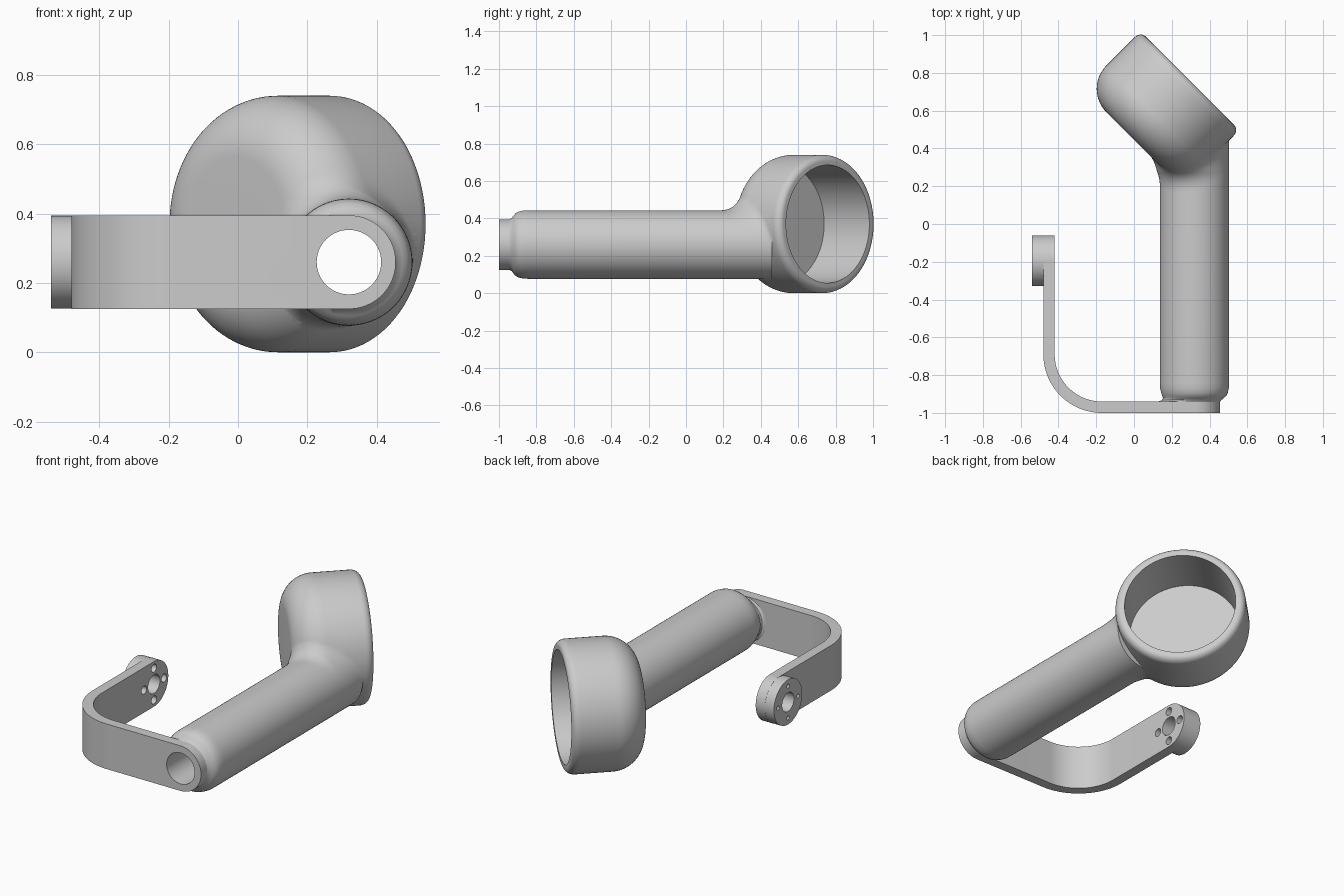
import bpy, bmesh
from math import sin, cos, pi, hypot, sqrt
from mathutils import Vector, Matrix

if "Cube" in bpy.data.objects:
    bpy.data.objects.remove(bpy.data.objects["Cube"], do_unlink=True)

GREY = bpy.data.materials.new("plain_grey")
GREY.use_nodes = True
GREY.diffuse_color = (0.6, 0.6, 0.6, 1)
GREY.node_tree.nodes["Principled BSDF"].inputs["Base Color"].default_value = (0.6, 0.6, 0.6, 1)

SEG = 96
GRIP_X, GRIP_Z, GRIP_R = 0.32, 0.26, 0.183
CUP_BASE = Vector((-0.231, 0.231, 0.37))
CUP_AXIS = Vector((1, 1, 0)).normalized()
PLATE_R = 0.135


def finish(bm, name):
    bmesh.ops.recalc_face_normals(bm, faces=bm.faces)
    mesh = bpy.data.meshes.new(name)
    bm.to_mesh(mesh)
    bm.free()
    mesh.materials.append(GREY)
    obj = bpy.data.objects.new(name, mesh)
    bpy.context.collection.objects.link(obj)
    return obj


def loft(name, rings, matrix=None):
    """Skin closed rings of points and cap both ends."""
    bm = bmesh.new()
    loops = [[bm.verts.new(p) for p in ring] for ring in rings]
    n = len(loops[0])
    for a, b in zip(loops, loops[1:]):
        for i in range(n):
            j = (i + 1) % n
            bm.faces.new((a[i], a[j], b[j], b[i]))
    bm.faces.new(loops[0])
    bm.faces.new(loops[-1])
    if matrix:
        bm.transform(matrix)
    return finish(bm, name)


def lathe(name, profile, origin, axis, seg=SEG):
    """Turn (distance along axis, radius) points around an axis."""
    rings = [[(r * cos(2 * pi * i / seg), r * sin(2 * pi * i / seg), d)
              for i in range(seg)] for d, r in profile]
    turn = Vector(axis).to_track_quat('Z', 'Y').to_matrix().to_4x4()
    return loft(name, rings, Matrix.Translation(origin) @ turn)


def combine(target, other, operation):
    """Apply a boolean and discard the second object."""
    mod = target.modifiers.new("cut", 'BOOLEAN')
    mod.object, mod.operation, mod.solver = other, operation, 'EXACT'
    bpy.context.view_layer.objects.active = target
    bpy.ops.object.modifier_apply(modifier=mod.name)
    bpy.data.objects.remove(other, do_unlink=True)


# Cup: rounded base, straight wall, softened rim
ROUND, WALL_A, CUP_R = 0.175, 0.49, 0.37
FLAT_R = CUP_R - ROUND
cup_profile = [(WALL_A - ROUND, 0.05)]
cup_profile += [(WALL_A - ROUND * cos(t * pi / 40), FLAT_R + ROUND * sin(t * pi / 40))
                for t in range(21)]
cup_profile += [(0.60, CUP_R)]
cup_profile += [(0.70 + 0.045 * sin(t * pi / 16), 0.335 + 0.035 * cos(t * pi / 16))
                for t in range(9)]
cup = lathe("cup", cup_profile, CUP_BASE, CUP_AXIS)


def cup_distance(p):
    v = p - CUP_BASE
    a = v.dot(CUP_AXIS)
    r = (v - CUP_AXIS * a).length
    if a < WALL_A and r > FLAT_R:
        return hypot(a - WALL_A, r - FLAT_R) - ROUND
    return max(r - CUP_R, WALL_A - ROUND - a)


def blended_radius(y, out):
    """Grip radius, swelling into a fillet where it meets the cup."""
    k = 0.1 * min(1, max(0.1, (0.48 - y) / 0.2))
    r = GRIP_R
    for _ in range(40):
        d1 = r - GRIP_R
        d2 = cup_distance(Vector((GRIP_X, y, GRIP_Z)) + out * r)
        h = max(k - abs(d1 - d2), 0) / k
        f = min(d1, d2) - h * h * k / 4 + 0.02 * d1
        r = min(0.30, max(GRIP_R, r - f))
    return r


# Grip: necked front end with a foot on the plate, filleted rear end
neck = [(-0.96, 0.125, 1), (-0.942, 0.136, 1), (-0.932, 0.142, 0.5), (-0.922, 0.155, 0.2),
        (-0.91, 0.168, 0.05), (-0.895, 0.176, 0), (-0.87, 0.182, 0), (-0.84, GRIP_R, 0)]
dirs = [Vector((cos(2 * pi * i / SEG), 0, sin(2 * pi * i / SEG))) for i in range(SEG)]
rings = []
for y, r, foot in neck:
    c = Vector((GRIP_X, y, GRIP_Z))
    rings.append([c + d * (r + 0.06 * foot * max(0, -d.x) ** 2) for d in dirs])
for i in range(47):
    y = i * 0.01
    c = Vector((GRIP_X, y, GRIP_Z))
    rings.append([c + d * blended_radius(y, d) for d in dirs])
grip = loft("grip_and_cup", rings)
combine(grip, cup, 'UNION')
combine(grip, lathe("cup_cavity", [(0.403, 0.315), (0.95, 0.315)], CUP_BASE, CUP_AXIS),
        'DIFFERENCE')


def bore(length):
    return lathe("bore", [(0, 0.093), (length, 0.093)],
                 (GRIP_X, -1.1, GRIP_Z), (0, 1, 0), 64)


combine(grip, bore(1.65), 'DIFFERENCE')

# Bracket: bent strip with round ends, as (centre, outward normal, half height)
columns = []
END_Y, BEND_X, BEND_Y, BEND_R = -0.195, -0.17, -0.69, 0.28
steps = [i * pi / 48 for i in range(25)]
for t in steps:
    columns.append((GRIP_X + PLATE_R * cos(t), -0.97, 0, -1, max(0.004, PLATE_R * sin(t))))
for t in steps:
    columns.append((BEND_X - BEND_R * sin(t), BEND_Y - BEND_R * cos(t),
                    -sin(t), -cos(t), PLATE_R))
for t in reversed(steps):
    columns.append((-0.45, END_Y + PLATE_R * cos(t), -1, 0, max(0.004, PLATE_R * sin(t))))
rings = []
for x, y, nx, ny, h in columns:
    rings.append([(x + s * 0.03 * nx, y + s * 0.03 * ny, GRIP_Z + u * h)
                  for s, u in ((1, -1), (1, 1), (-1, 1), (-1, -1))])
bracket = loft("bracket", rings)
combine(bracket, bore(0.3), 'DIFFERENCE')

# Round boss on the free end of the bracket
boss = lathe("boss", [(-0.54, 0.134), (-0.45, 0.134)], (0, END_Y, GRIP_Z), (1, 0, 0))
combine(bracket, boss, 'UNION')


def drill(x0, x1, r, dy=0, dz=0):
    cutter = lathe("drill", [(x0, r), (x1, r)], (0, END_Y + dy, GRIP_Z + dz), (1, 0, 0), 32)
    combine(bracket, cutter, 'DIFFERENCE')


# Centre hole and four counterbored screw holes
drill(-0.6, -0.35, 0.056)
for dy, dz in ((1, 0), (-1, 0), (0, 1), (0, -1)):
    drill(-0.6, -0.35, 0.012, 0.095 * dy, 0.095 * dz)
    drill(-0.5, -0.35, 0.024, 0.095 * dy, 0.095 * dz)

# Smooth shading with sharp edges kept
for obj in (grip, bracket):
    bpy.ops.object.select_all(action='DESELECT')
    obj.select_set(True)
    bpy.context.view_layer.objects.active = obj
    bpy.ops.object.shade_smooth_by_angle(angle=0.6)
